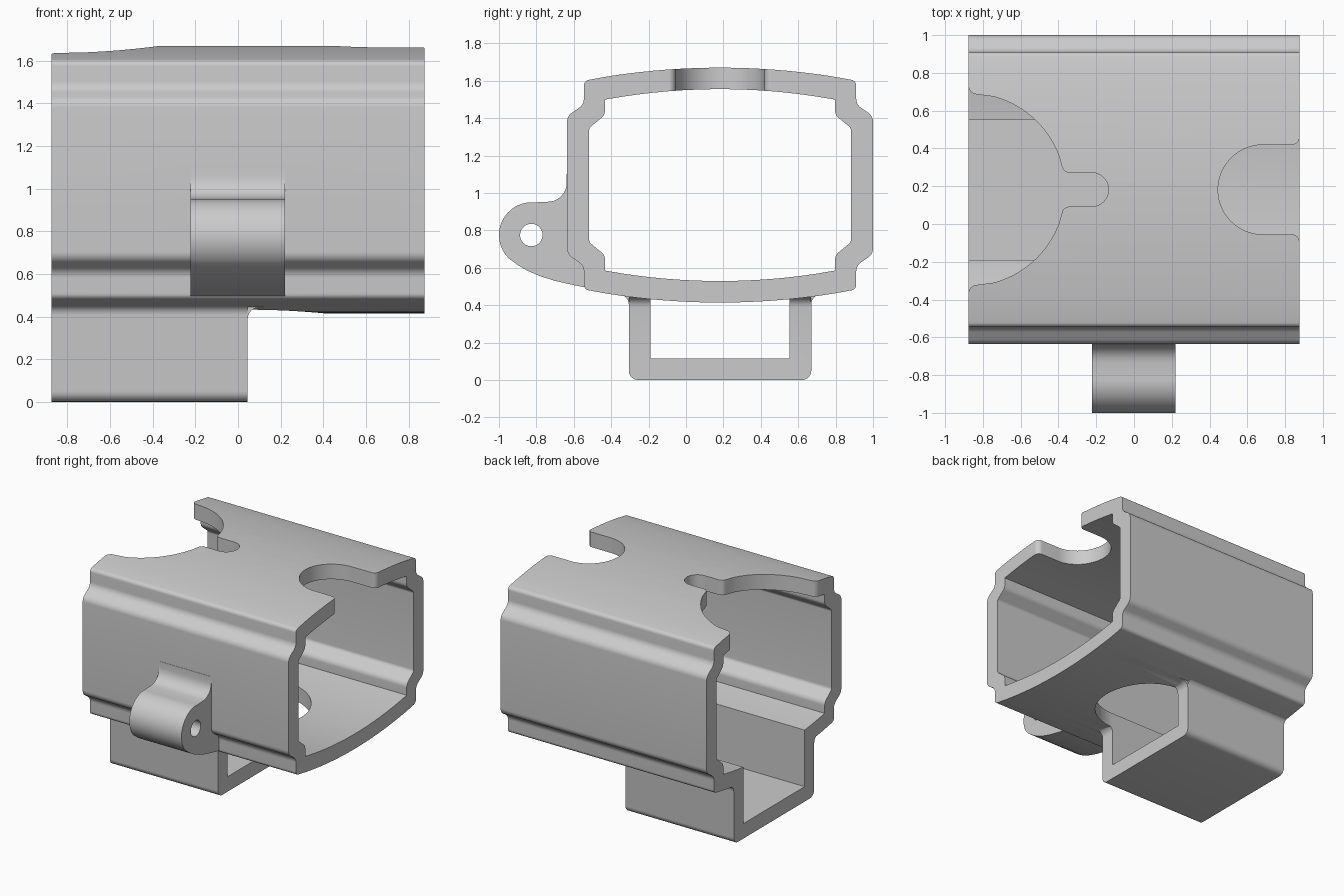
import bpy, bmesh, math
from mathutils import Vector

cube = bpy.data.objects.get("Cube")
if cube:
    bpy.data.objects.remove(cube, do_unlink=True)

MID_Y, MID_Z, END = 0.182, 1.042, 0.875

grey = bpy.data.materials.new("plain_grey")
grey.use_nodes = True
grey.diffuse_color = (0.6, 0.6, 0.6, 1)
grey.node_tree.nodes["Principled BSDF"].inputs["Base Color"].default_value = (0.6, 0.6, 0.6, 1)


def rounded(points, steps=6):
    """Replace each (a, b, radius) corner by a fillet arc."""
    out = []
    for i, (a, b, r) in enumerate(points):
        p = Vector((a, b))
        if r == 0:
            out.append(p)
            continue
        u = (Vector(points[i - 1][:2]) - p).normalized()
        v = (Vector(points[(i + 1) % len(points)][:2]) - p).normalized()
        half = u.angle(v) / 2
        centre = p + (u + v).normalized() * (r / math.sin(half))
        t = r / math.tan(half)
        start, end = p + u * t - centre, p + v * t - centre
        for k in range(steps + 1):
            f = k / steps
            sweep = math.pi - 2 * half
            mix = start * math.sin((1 - f) * sweep) + end * math.sin(f * sweep)
            out.append(centre + mix / math.sin(sweep))
    return out


def arc(ca, cb, r, start, stop, n):
    return [(ca + r * math.cos(math.radians(start + (stop - start) * k / n)),
             cb + r * math.sin(math.radians(start + (stop - start) * k / n)), 0)
            for k in range(n + 1)]


def prism(name, outline, axis, lo, hi):
    """Extrude a 2D outline along the given axis."""
    place = {"x": lambda a, b, h: (h, a, b),
             "y": lambda a, b, h: (a, h, b),
             "z": lambda a, b, h: (a, b, h)}[axis]
    bm = bmesh.new()
    face = bm.faces.new([bm.verts.new(place(p[0], p[1], lo)) for p in outline])
    # Keep the starting cap and add the far cap and walls
    side = bmesh.ops.extrude_face_region(bm, geom=[face], use_keep_orig=True)
    moved = [g for g in side["geom"] if isinstance(g, bmesh.types.BMVert)]
    bmesh.ops.translate(bm, verts=moved, vec=place(0, 0, hi - lo))
    bmesh.ops.recalc_face_normals(bm, faces=bm.faces)
    mesh = bpy.data.meshes.new(name)
    bm.to_mesh(mesh)
    bm.free()
    mesh.materials.append(grey)
    obj = bpy.data.objects.new(name, mesh)
    bpy.context.collection.objects.link(obj)
    return obj


def combine(target, tool, operation):
    """Apply a boolean and drop the tool object."""
    tool.hide_render = True
    mod = target.modifiers.new(operation.lower(), "BOOLEAN")
    mod.operation, mod.object, mod.solver = operation, tool, "EXACT"
    bpy.context.view_layer.objects.active = target
    bpy.ops.object.modifier_apply(modifier=mod.name)
    bpy.data.objects.remove(tool, do_unlink=True)


def four_way(crown, bulge, corners):
    """Barrel section: a bowed top and stepped corner, mirrored both ways."""
    bow = [(0.04 + 0.08 * k, crown - bulge * (0.04 + 0.08 * k) ** 2, 0) for k in range(8)]
    bow = [p for p in bow if p[0] < corners[0][0] - 0.05]
    q = bow + corners
    q += [(a, -b, r) for a, b, r in reversed(q)]
    q += [(-a, b, r) for a, b, r in reversed(q)]
    return [(p[0] + MID_Y, p[1] + MID_Z) for p in rounded(q)]


def both_sides(half):
    """Plan outline from its +y half."""
    full = half + [(a, -b, r) for a, b, r in reversed(half)]
    return [(p[0], p[1] + MID_Y) for p in rounded(full)]


# Stepped barrel shell
body = prism("clamp_housing", four_way(0.628, 0.13, [
    (0.728, 0.558, 0.03), (0.728, 0.43, 0.06), (0.818, 0.37, 0.06)]), "x", -END, END)

# Channel under the right half, flared where it meets the barrel
channel = [(-0.488, 0, 0.05), (0.488, 0, 0.05), (0.488, 0.452, 0.05), (0.57, 0.458, 0),
           (0.4, 0.6, 0), (-0.4, 0.6, 0), (-0.57, 0.458, 0), (-0.488, 0.452, 0.05)]
combine(body, prism("channel", [(p[0] + MID_Y, p[1]) for p in rounded(channel)],
                    "x", -END, 0.045), "UNION")

# Fillets at the open end of the channel walls
gusset = rounded([(0, 0.6, 0), (0, 0.36, 0), (0.045, 0.36, 0),
                  (0.045, 0.443, 0.055), (0.12, 0.443, 0), (0.12, 0.6, 0)])
for side in (-1, 1):
    ends = sorted((MID_Y + side * 0.36, MID_Y + side * 0.487))
    combine(body, prism("gusset", gusset, "y", *ends), "UNION")

# Hinge lug on the front
lug = arc(-0.825, 0.775, 0.175, 85, 225, 24) + [
    (-0.9, 0.615, 0), (-0.85, 0.585, 0), (-0.78, 0.555, 0), (-0.7, 0.53, 0),
    (-0.6, 0.507, 0), (-0.5, 0.488, 0), (-0.5, 0.7, 0), (-0.58, 0.75, 0),
    (-0.58, 1.1, 0), (-0.638, 1.1, 0), (-0.638, 0.958, 0.1)]
combine(body, prism("lug", rounded(lug), "x", -0.223, 0.22), "UNION")
combine(body, prism("pin_hole", arc(-0.827, 0.775, 0.06, 0, 350, 35), "x", -0.5, 0.5),
        "DIFFERENCE")

# Hollow bore
combine(body, prism("bore", four_way(0.513, 0.148, [
    (0.615, 0.457, 0), (0.615, 0.375, 0.05), (0.7, 0.305, 0.03)]), "x", -1, 1), "DIFFERENCE")

# Channel hollow, ending in a round opening in the barrel floor
hollow = [(-1, 0.372, 0)] + arc(0.04, 0, 0.372, 90, 2, 20)
combine(body, prism("hollow", both_sides(hollow), "z", 0.115, 0.75), "DIFFERENCE")

# Large keyhole cutout in the top
rim = -END - 0.001
keyhole = [(-1, 0.6, 0), (rim, 0.6, 0), (rim, 0.51, 0.045)]
keyhole += arc(-END, 0, 0.51, 75, 20, 18)
keyhole += [(-0.373, 0.09, 0.04)] + arc(-0.225, 0, 0.09, 90, 5, 8)
combine(body, prism("keyhole", both_sides(keyhole), "z", 1.3, 1.8), "DIFFERENCE")

# Small rounded cutout at the other end
notch = [(1, 0.32, 0), (END + 0.001, 0.32, 0), (END + 0.001, 0.237, 0.04)]
notch += arc(0.682, 0, 0.237, 90, 177, 16)
combine(body, prism("notch", both_sides(notch), "z", 1.3, 1.8), "DIFFERENCE")

# Smooth curves, crisp edges
bpy.ops.object.select_all(action="DESELECT")
body.select_set(True)
bpy.context.view_layer.objects.active = body
bpy.ops.object.shade_smooth_by_angle(angle=math.radians(30))
